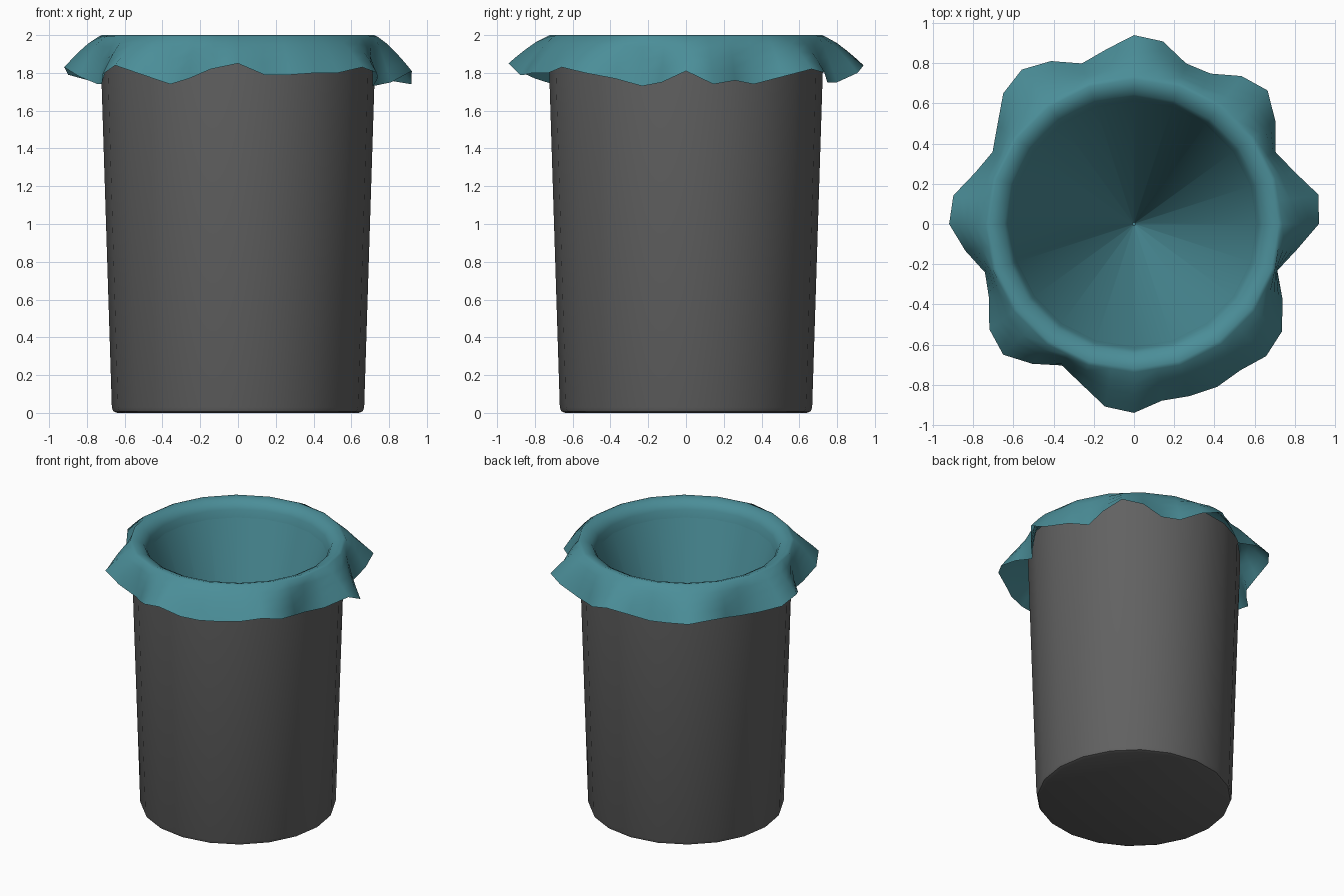
import bpy
import bmesh
import math

SIDES = 20          # sides of the bin
FOLDS = 2 * SIDES   # points around the bag
FLAT = math.cos(math.pi / SIDES)

cube = bpy.data.objects.get("Cube")
if cube:
    bpy.data.objects.remove(cube, do_unlink=True)


def make_material(name, rgb):
    mat = bpy.data.materials.new(name)
    mat.use_nodes = True
    colour = (*rgb, 1.0)
    mat.diffuse_color = colour
    for node in mat.node_tree.nodes:
        if node.type == "BSDF_PRINCIPLED":
            node.inputs["Base Color"].default_value = colour
    return mat


def ring_points(count, radius_at, height_at):
    """One closed ring whose radius and height may vary around the axis."""
    points = []
    for i in range(count):
        angle = math.tau * i / count
        radius = radius_at(i)
        points.append((radius * math.cos(angle), radius * math.sin(angle), height_at(i)))
    return points


def loft(name, rings, material, smooth_angle, cap_start=False, cap_end=False):
    """Join successive rings with quads and close either end with a flat cap."""
    bm = bmesh.new()
    loops = [[bm.verts.new(p) for p in ring] for ring in rings]
    for low, high in zip(loops, loops[1:]):
        for i in range(len(low)):
            j = (i + 1) % len(low)
            bm.faces.new((low[i], low[j], high[j], high[i]))
    if cap_start:
        bm.faces.new(list(reversed(loops[0])))
    if cap_end:
        bm.faces.new(loops[-1])
    mesh = bpy.data.meshes.new(name)
    bm.to_mesh(mesh)
    bm.free()
    mesh.materials.append(material)
    obj = bpy.data.objects.new(name, mesh)
    bpy.context.collection.objects.link(obj)
    bpy.ops.object.select_all(action="DESELECT")
    obj.select_set(True)
    bpy.context.view_layer.objects.active = obj
    bpy.ops.object.shade_smooth_by_angle(angle=math.radians(smooth_angle))


def round_ring(radius, height):
    return ring_points(SIDES, lambda i: radius, lambda i: height)


def faceted_ring(radius, height):
    """Twice the points, but still lying on the bin's flat sides."""
    return ring_points(FOLDS, lambda i: radius * (FLAT if i % 2 else 1), lambda i: height)


grey = make_material("dark grey plastic", (0.12, 0.12, 0.12))
teal = make_material("teal bag", (0.07, 0.27, 0.315))

# Tapered bin with a softened bottom edge
bin_profile = [(0.64, 0.0), (0.66, 0.008), (0.668, 0.03), (0.724, 1.8), (0.726, 1.95)]
loft("bin_body", [round_ring(r, z) for r, z in bin_profile], grey, 40, cap_start=True)

# Ruffled hem: reach from the axis and drop below the rim, in hundredths
hem_reach = [92, 93, 84, 79, 87, 94, 91, 84, 84, 92, 94, 88, 84, 91, 95, 92, 84, 79, 83, 91,
             92, 85, 78, 81, 89, 92, 86, 79, 84, 92, 94, 89, 90, 91, 90, 93, 91, 83, 75, 82]
hem_drop = [19, 26, 24, 26, 22, 18, 20, 25, 25, 20, 16, 20, 24, 21, 20, 19, 22, 25, 24, 21,
            17, 22, 26, 26, 21, 16, 21, 26, 23, 18, 15, 21, 21, 20, 20, 17, 20, 23, 27, 25]
RIM = 0.738


def hem_ring(t):
    """Ring part way down the overhang, t = 1 at the hem."""
    def radius(i):
        start = RIM * (1 - (1 - FLAT) * (i % 2) * (1 - t))
        return start + (hem_reach[i] / 100 - start) * t ** 0.9

    return ring_points(FOLDS, radius, lambda i: 1.992 - (hem_drop[i] / 100 - 0.008) * t ** 1.12)


# Bag: overhang, rolled rim, then the funnel hanging inside
overhang = [hem_ring(t) for t in (1.0, 0.75, 0.5, 0.25, 0.0)]
rim_profile = [(0.72, 2.0), (0.68, 1.988), (0.645, 1.97), (0.625, 1.935), (0.61, 1.88)]
loft("bin_bag", overhang + [faceted_ring(r, z) for r, z in rim_profile], teal, 60)
loft("bag_funnel", [round_ring(0.61, 1.88), round_ring(0.008, 0.1)], teal, 30, cap_end=True)
